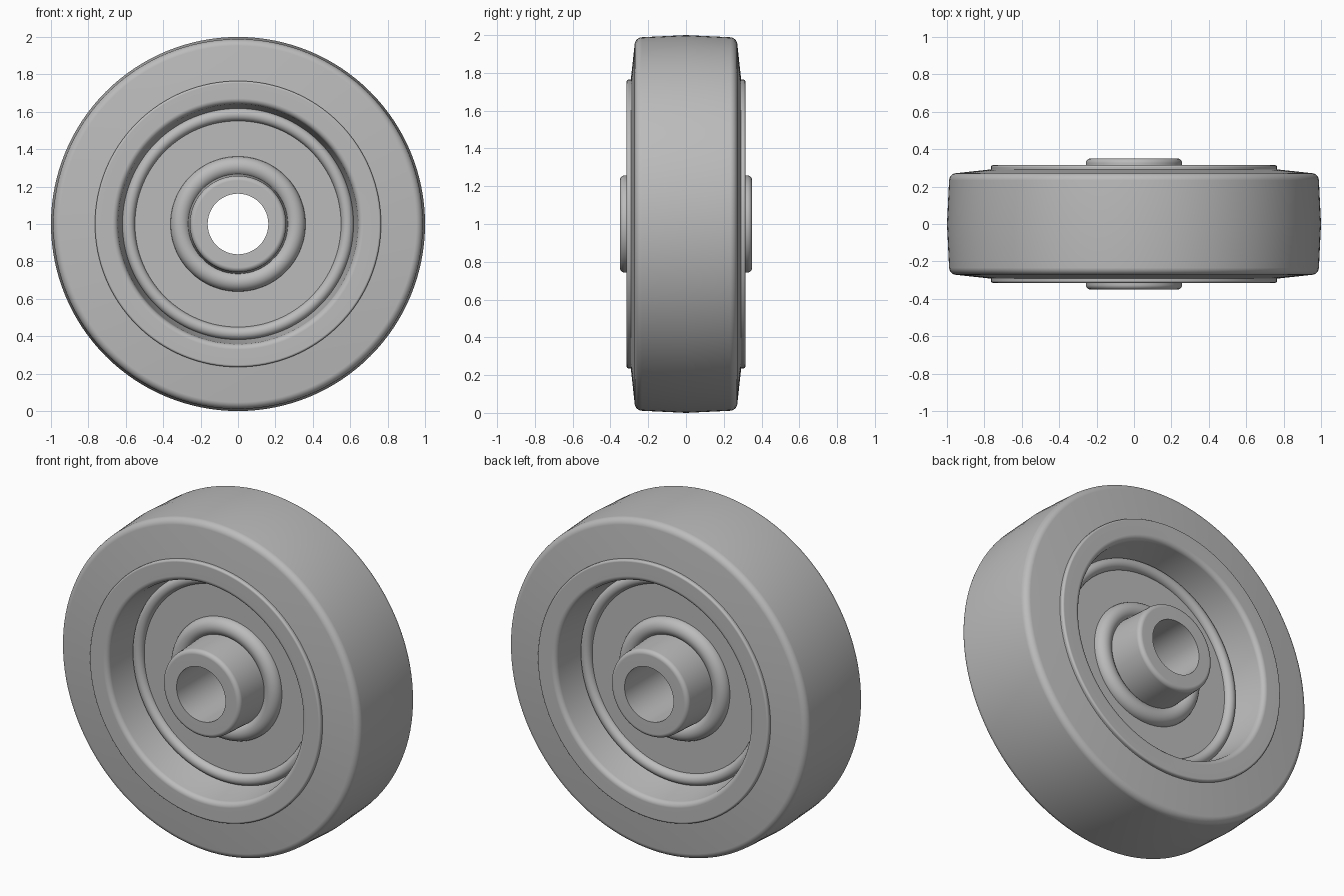
import bpy, bmesh, math
from mathutils import Vector, Matrix

if "Cube" in bpy.data.objects:
    bpy.data.objects.remove(bpy.data.objects["Cube"], do_unlink=True)

grey = bpy.data.materials.new("plain grey")
grey.use_nodes = True
grey.diffuse_color = (0.5, 0.5, 0.5, 1)
grey.node_tree.nodes["Principled BSDF"].inputs["Base Color"].default_value = (0.5, 0.5, 0.5, 1)


def rounded(corners, steps=6):
    """Turn a closed loop of (radius, depth, fillet) into points with rounded corners."""
    points = []
    for i, (r, y, fillet) in enumerate(corners):
        p = Vector((r, y))
        if not fillet:
            points.append(p)
            continue
        a = Vector(corners[i - 1][:2]) - p
        b = Vector(corners[(i + 1) % len(corners)][:2]) - p
        half = a.angle(b) / 2
        a.normalize()
        b.normalize()
        reach = fillet / math.tan(half)
        centre = p + (a + b).normalized() * fillet / math.sin(half)
        start = p + a * reach - centre
        sweep = start.angle_signed(p + b * reach - centre)
        for k in range(steps + 1):
            turn = Matrix.Rotation(-sweep * k / steps, 2)
            points.append(centre + turn @ start)
    return points


def lathe(name, points, segments=128):
    """Revolve a closed loop of (radius, depth) about the axle."""
    bm = bmesh.new()
    verts = [bm.verts.new((r, y, 0)) for r, y in points]
    edges = [bm.edges.new((verts[i - 1], verts[i])) for i in range(len(verts))]
    bmesh.ops.spin(bm, geom=verts + edges, cent=(0, 0, 0), axis=(0, 1, 0),
                   angle=math.tau, steps=segments, use_duplicate=False)
    bmesh.ops.remove_doubles(bm, verts=bm.verts, dist=0.00005)
    bmesh.ops.recalc_face_normals(bm, faces=bm.faces)
    mesh = bpy.data.meshes.new(name)
    bm.to_mesh(mesh)
    bm.free()
    mesh.materials.append(grey)
    obj = bpy.data.objects.new(name, mesh)
    obj.location.z = 1
    bpy.context.collection.objects.link(obj)
    bpy.ops.object.select_all(action='DESELECT')
    obj.select_set(True)
    bpy.context.view_layer.objects.active = obj
    bpy.ops.object.shade_smooth_by_angle(angle=math.radians(32))
    weighted = obj.modifiers.new("even shading", 'WEIGHTED_NORMAL')
    weighted.keep_sharp = True
    return obj


def both_sides(half):
    """Complete a half profile with its mirror image across the middle plane."""
    return half + [(r, -y, f) for r, y, f in reversed(half) if y]


web = 0.10

# Tyre with a slightly crowned tread
lathe("tyre", rounded(both_sides([(0.72, 0.295, 0), (0.765, 0.292, 0),
                                  (0.987, 0.268, 0.04), (1.0, 0, 0)])))

# Rim with a tapered inner wall
lathe("rim", rounded(both_sides([(0.60, web - 0.03, 0), (0.617, web, 0),
                                 (0.645, 0.315, 0.03), (0.765, 0.315, 0.012),
                                 (0.765, 0.26, 0)])))

# Flat web disc between hub and rim
lathe("web_disc", rounded(both_sides([(0.22, web, 0), (0.64, web, 0)])))

# Hub with an open bore
lathe("hub", rounded(both_sides([(0.162, 0.35, 0), (0.256, 0.35, 0.025),
                                 (0.268, web, 0)])))

# Raised beads at the foot of the hub and of the rim wall, on each side
for side, label in ((-1, "front"), (1, "back")):
    for part, radius, tube in (("hub_bead", 0.308, 0.053), ("rim_bead", 0.585, 0.034)):
        ring = [(radius + tube * math.cos(t * math.tau / 24),
                 side * web + tube * math.sin(t * math.tau / 24)) for t in range(24)]
        lathe(f"{label}_{part}", ring)
